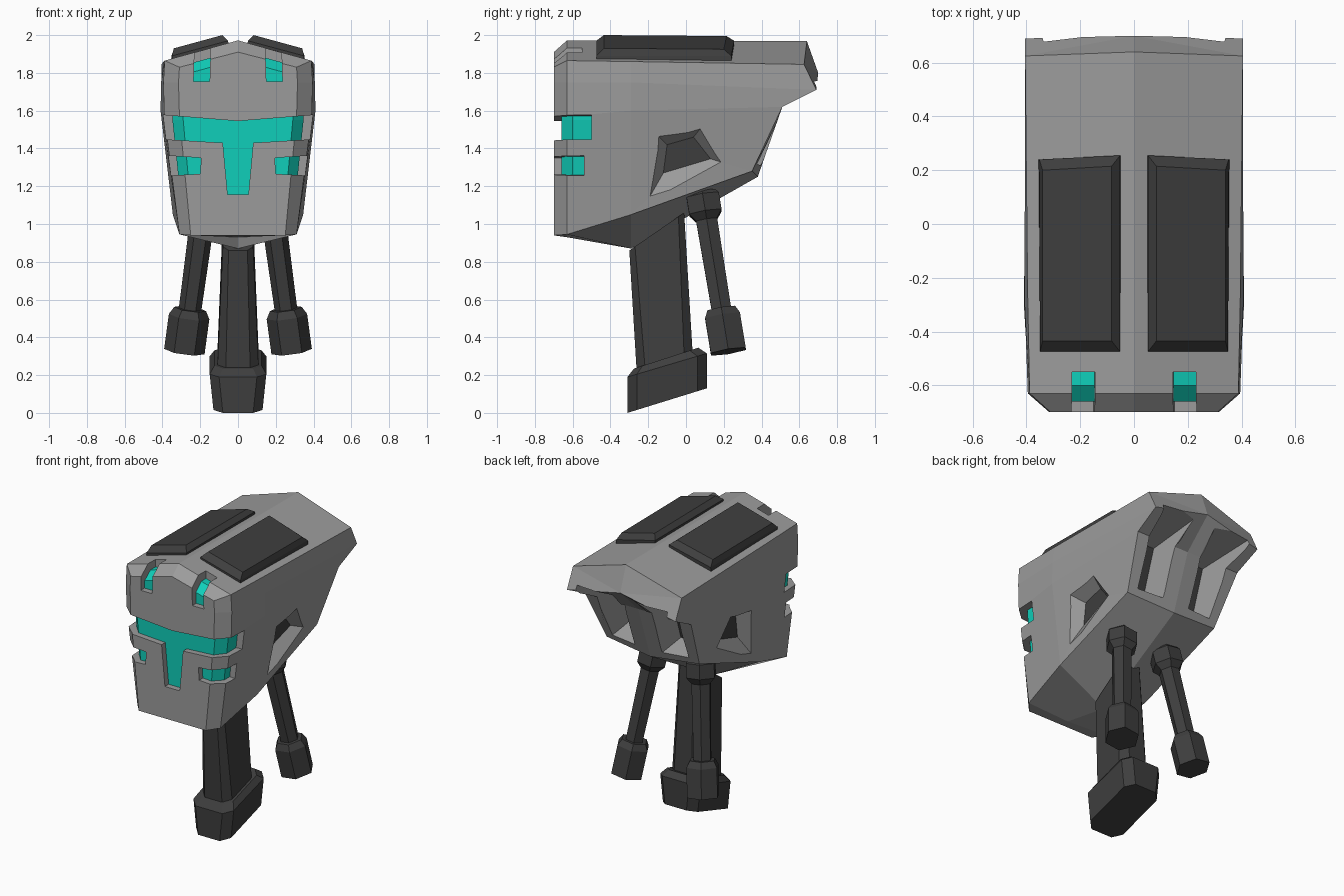
import bpy, bmesh, math
from mathutils import Vector

if "Cube" in bpy.data.objects:
    bpy.data.objects.remove(bpy.data.objects["Cube"])


def material(name, rgb):
    m = bpy.data.materials.new(name)
    m.diffuse_color = (*rgb, 1)
    m.use_nodes = True
    m.node_tree.nodes["Principled BSDF"].inputs["Base Color"].default_value = m.diffuse_color
    return m


GREY = material("mid grey armour", (0.33, 0.33, 0.33))
DARK = material("dark grey metal", (0.048, 0.048, 0.048))
TEAL = material("teal glow", (0.005, 0.62, 0.49))


def finish(name, bm, mats):
    bmesh.ops.remove_doubles(bm, verts=bm.verts, dist=0.0005)
    bmesh.ops.recalc_face_normals(bm, faces=bm.faces)
    me = bpy.data.meshes.new(name)
    bm.to_mesh(me)
    bm.free()
    for m in mats:
        me.materials.append(m)
    ob = bpy.data.objects.new(name, me)
    bpy.context.collection.objects.link(ob)
    return ob


def add_loft(bm, rings, sx=1, floor_mat=0):
    """Closed loft through rings of points; the first cap takes floor_mat."""
    rows = [[bm.verts.new((x * sx, y, z)) for x, y, z in r] for r in rings]
    n = len(rows[0])
    for a, b in zip(rows, rows[1:]):
        for i in range(n):
            j = (i + 1) % n
            bm.faces.new((a[i], a[j], b[j], b[i]))
    bm.faces.new(rows[0]).material_index = floor_mat
    bm.faces.new(rows[-1])


def loft(name, rings, mat, sx=1):
    bm = bmesh.new()
    add_loft(bm, rings, sx)
    return finish(name, bm, [mat])


def half_shell(name, rows, mats):
    """Grid of half sections on x >= 0, mirrored and welded into a solid."""
    bm = bmesh.new()
    for s in (1, -1):
        g = [[Vector((x * s, y, z)) for x, y, z in r] for r in rows]
        for a, b in zip(g, g[1:]):
            for i in range(len(a) - 1):
                pts = []
                for p in (a[i], a[i + 1], b[i + 1], b[i]):
                    if all((p - q).length > 1e-4 for q in pts):
                        pts.append(p)
                if len(pts) > 2:
                    bm.faces.new([bm.verts.new(p) for p in pts])
    return finish(name, bm, mats)


def section(y, pts):
    return [(x, y, z) for x, z in pts]


def flat(row):
    return [(0, y, z) for _, y, z in row]


# Head: sections from front to back, last rows form the overhanging rear lip
face = section(-.70, [(0, 1.91), (.31, 1.83), (.315, 1.75), (.31, 1.57), (.25, .94), (0, .94)])
lip, mid, low = (0, .70, 1.80), (0, .51, 1.62), (0, .38, 1.25)
head = half_shell("head", [
    flat(face),
    face,
    section(-.63, [(0, 1.972), (.388, 1.865), (.395, 1.75), (.39, 1.57), (.31, .945), (0, .93)]),
    section(-.29, [(0, 1.972), (.395, 1.86), (.407, 1.75), (.41, 1.60), (.345, 1.05), (0, .87)]),
    [(0, .64, 1.968), (.405, .625, 1.845), (.405, .69, 1.71), (.395, .51, 1.62), (.345, .35, 1.28), low],
    [lip, lip, lip, mid, low, low],
], [GREY, DARK])

# Cutters: visor, cheek and brow slots, side recesses and rear scoops
bm = bmesh.new()


def slot(poly, y_in, sx=1):
    add_loft(bm, [section(y_in, poly), section(-.8, poly)], sx)


def recess(inner, outer, sx, k):
    far = [tuple(Vector(o) + (Vector(o) - Vector(i)) * k) for i, o in zip(inner, outer)]
    add_loft(bm, [inner, far], sx, floor_mat=1)


visor = [(.5, 1.585), (0, 1.545), (-.5, 1.585), (-.5, 1.455), (-.08, 1.43),
         (-.055, 1.155), (.055, 1.155), (.08, 1.43), (.5, 1.455)]
slot(visor, -.50)
for s in (1, -1):
    slot([(.20, 1.265), (.5, 1.25), (.5, 1.37), (.195, 1.35)], -.54, s)
    slot([(.15, 1.755), (.235, 1.755), (.225, 2.1), (.14, 2.1)], -.55, s)
    recess([(.30, -.12, 1.27), (.30, -.10, 1.42), (.30, .04, 1.46), (.30, .13, 1.345)],
           [(.36, -.20, 1.13), (.40, -.15, 1.47), (.40, .08, 1.51), (.385, .21, 1.32)], s, .5)
    recess([(.12, .33, 1.68), (.27, .33, 1.68), (.26, .24, 1.36), (.13, .24, 1.36)],
           [(.07, .80, 1.78), (.36, .80, 1.78), (.30, .46, 1.29), (.09, .46, 1.29)], s, 0)
cutter = finish("cutter", bm, [GREY, DARK])
cutter.hide_render = True
mod = head.modifiers.new("cut", 'BOOLEAN')
mod.operation = 'DIFFERENCE'
mod.solver = 'EXACT'
mod.object = cutter
bpy.context.view_layer.update()
dg = bpy.context.evaluated_depsgraph_get()
cut_mesh = bpy.data.meshes.new_from_object(head.evaluated_get(dg))
head.modifiers.clear()
head.data = cut_mesh
bpy.data.objects.remove(cutter)

# Glowing core seen through the slots
core = [(0, 1.92), (.345, 1.825), (.347, 1.55), (.30, 1.10), (0, 1.08)]
core_front = section(-.66, [(0, 1.87), (.29, 1.79), (.29, 1.55), (.25, 1.10), (0, 1.08)])
core_back = section(-.45, core)
half_shell("glow_core", [flat(core_front), core_front, section(-.60, core),
                         core_back, flat(core_back)], [TEAL])

for s, side in ((1, "right"), (-1, "left")):
    # Roof pads following the roof slope
    loft("roof_pad_" + side, [
        [(.05, -.475, 1.94), (.35, -.475, 1.86), (.355, .24, 1.86), (.05, .255, 1.94)],
        [(.052, -.475, 1.97), (.35, -.475, 1.89), (.352, .24, 1.89), (.052, .255, 1.97)],
        [(.083, -.435, 2.0), (.34, -.435, 1.93), (.34, .20, 1.925), (.083, .215, 1.995)],
    ], DARK, s)

    # Rear struts with six-sided collar and foot along a tilted axis
    axis = Vector((.136, .165, -1)).normalized()
    rot = Vector((0, 0, -1)).rotation_difference(axis)
    rings = []
    for z, r in ((1.17, .08), (1.15, .10), (1.06, .10), (1.02, .065), (.55, .06),
                 (.55, .085), (.51, .108), (.325, .108)):
        c = Vector((.165 + (1.2 - z) * .136, .08 + (1.2 - z) * .165, z))
        rings.append([tuple(c + rot @ Vector((r * math.cos(i * math.pi / 3),
                                              r * math.sin(i * math.pi / 3), 0)))
                      for i in range(6)])
    loft("rear_strut_" + side, rings, DARK, s)


def octagon(y0, y1, w, ch, z0, z1):
    """Chamfered rectangle whose height runs from z0 (front) to z1 (back)."""
    pts = [(w - ch, y0), (w, y0 + ch), (w, y1 - ch), (w - ch, y1)]
    pts += [(-x, y) for x, y in reversed(pts)]
    return [(x, y, z0 + (z1 - z0) * (y - y0) / (y1 - y0)) for x, y in pts]


# Main stem and its foot
loft("main_stem", [octagon(-.30, -.01, .08, .03, .86, 1.06),
                   octagon(-.26, .035, .11, .045, .20, .32)], DARK)
loft("main_foot", [octagon(-.31, .11, .13, .05, 0, .13),
                   octagon(-.31, .11, .15, .05, .19, .315),
                   octagon(-.275, .065, .125, .045, .235, .345)], DARK)
